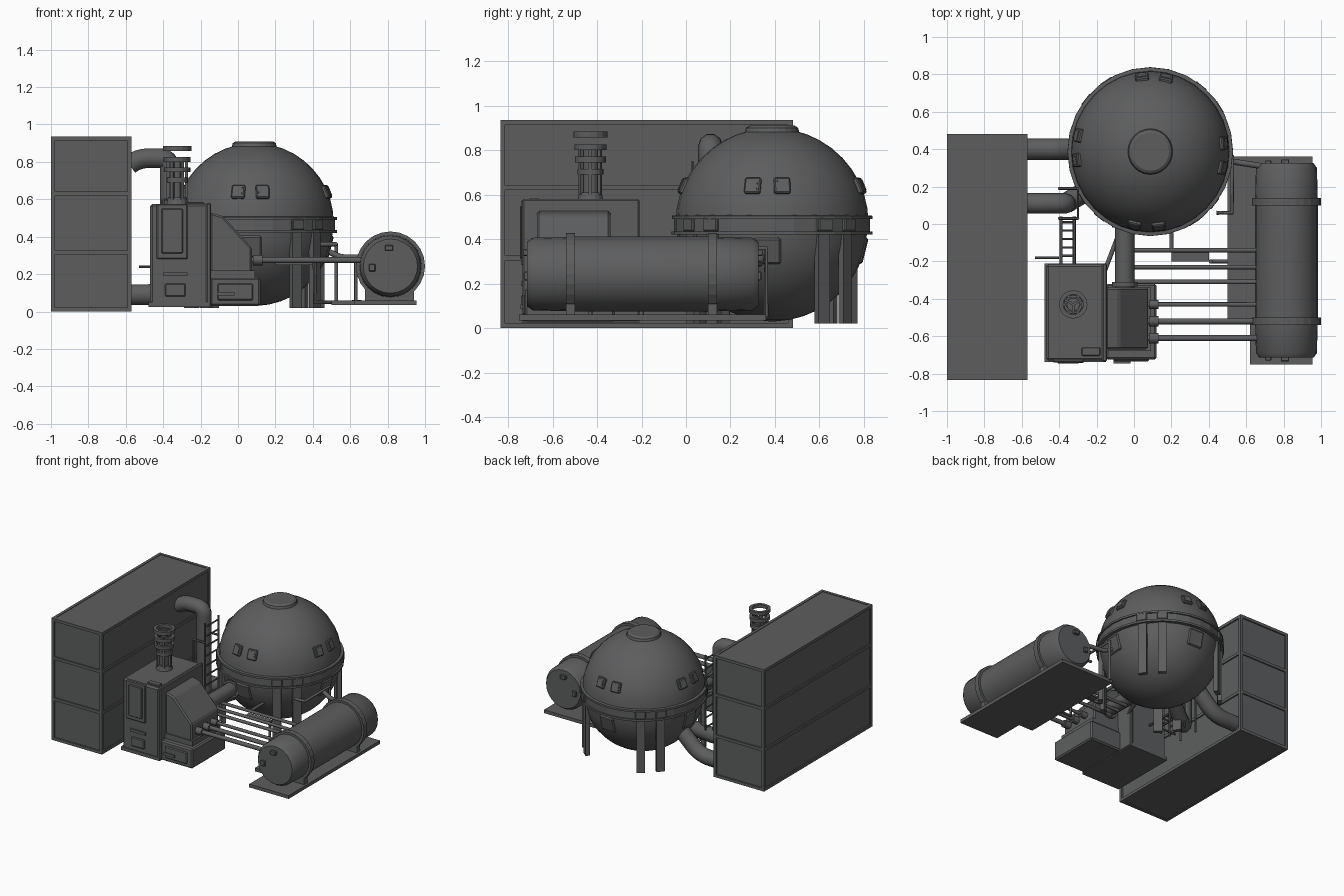
import bpy, bmesh, math
from mathutils import Matrix, Vector

if "Cube" in bpy.data.objects:
    bpy.data.objects.remove(bpy.data.objects["Cube"])

# dark grey paint used on every part
PAINT = bpy.data.materials.new("dark_grey_paint")
PAINT.diffuse_color = (0.11, 0.111, 0.114, 1)
PAINT.use_nodes = True
PAINT.node_tree.nodes["Principled BSDF"].inputs["Base Color"].default_value = PAINT.diffuse_color

def finish(name, bm, bevel=0, smooth=False):
    bmesh.ops.recalc_face_normals(bm, faces=bm.faces)
    me = bpy.data.meshes.new(name)
    bm.to_mesh(me)
    bm.free()
    me.materials.append(PAINT)
    ob = bpy.data.objects.new(name, me)
    bpy.context.collection.objects.link(ob)
    if bevel:
        m = ob.modifiers.new("bevel", "BEVEL")
        m.width, m.segments = bevel, 1
    if smooth:
        select_only(ob)
        bpy.ops.object.shade_smooth_by_angle(angle=math.radians(35))
    return ob

def select_only(ob):
    for o in bpy.context.selected_objects:
        o.select_set(False)
    ob.select_set(True)
    bpy.context.view_layer.objects.active = ob

def block(name, matrix, size, bevel=0):
    bm = bmesh.new()
    bmesh.ops.create_cube(bm, size=1, matrix=matrix @ Matrix.Diagonal((*size, 1)))
    return finish(name, bm, bevel)

def box(name, x, y, z, bevel=0):
    lo, hi = Vector((x[0], y[0], z[0])), Vector((x[1], y[1], z[1]))
    return block(name, Matrix.Translation((lo + hi) / 2), hi - lo, bevel)

def lathe(name, profile, matrix, seg=24, smooth=False, closed=False):
    bm = bmesh.new()
    rings = [[bm.verts.new(matrix @ Vector((r * math.cos(2 * math.pi * i / seg),
              r * math.sin(2 * math.pi * i / seg), h))) for i in range(seg)] for r, h in profile]
    for a, b in zip(rings, rings[1:] + rings[:1] if closed else rings[1:]):
        for i in range(seg):
            j = (i + 1) % seg
            bm.faces.new((a[i], a[j], b[j], b[i]))
    if not closed:
        bm.faces.new(rings[0])
        bm.faces.new(rings[-1])
    return finish(name, bm, smooth=smooth)

def tube(name, pts, r, bend=0.0, res=2):
    # round each inner corner with a short quadratic arc
    P = [Vector(p) for p in pts]
    path = [P[0]]
    for a, b, c in zip(P, P[1:], P[2:]):
        if bend:
            s, e = b + (a - b).normalized() * bend, b + (c - b).normalized() * bend
            path += [s * (1 - t) ** 2 + b * 2 * t * (1 - t) + e * t * t
                     for t in [k / 6 for k in range(7)]]
        else:
            path.append(b)
    path.append(P[-1])
    cu = bpy.data.curves.new(name, "CURVE")
    cu.dimensions = "3D"
    cu.bevel_depth, cu.bevel_resolution, cu.use_fill_caps = r, res, True
    cu.materials.append(PAINT)
    sp = cu.splines.new("POLY")
    sp.points.add(len(path) - 1)
    for q, p in zip(sp.points, path):
        q.co = (*p, 1)
    ob = bpy.data.objects.new(name, cu)
    bpy.context.collection.objects.link(ob)
    select_only(ob)
    bpy.ops.object.convert(target="MESH")
    bpy.ops.object.shade_smooth_by_angle(angle=math.radians(50))

def at(x, y, z):
    return Matrix.Translation((x, y, z))

def turn(deg, axis):
    return Matrix.Rotation(math.radians(deg), 4, axis)

# tall storage block with raised frame beams
X0, X1, Y0, Y1, H, W = -1.0, -0.57, -0.835, 0.48, 0.935, 0.022
box("storage_core", (X0 + .01, X1 - .01), (Y0 + .01, Y1 - .01), (0.005, H - .004))
for x in (X0, X1 - W):
    for y in (Y0, Y1 - W):
        box("storage_post", (x, x + W), (y, y + W), (0, H))
for z in (0, 0.305, 0.62, H - W):
    for x in (X0, X1 - W):
        box("storage_rail", (x, x + W), (Y0, Y1), (z, z + W))
    for y in (Y0, Y1 - W):
        box("storage_end_rail", (X0, X1), (y, y + W), (z, z + W))

# spherical vessel
C = at(0.087, 0.387, 0) @ Matrix.Diagonal((1, 1.02, 1, 1))
def arc(R, zc, a, b, n):
    return [(R * math.cos(math.radians(a + (b - a) * k / n)),
             zc + R * math.sin(math.radians(a + (b - a) * k / n))) for k in range(n + 1)]
lathe("lower_bowl", arc(0.42, 0.45, -88, 0, 10), C, 32, True)
lathe("dome", arc(0.425, 0.475, 0, 86, 10), C, 32, True)
lathe("dome_cap", [(0.122, 0.875), (0.115, 0.90), (0.10, 0.91)], C, 24)
lathe("equator_ring", [(0.40, 0.425), (0.432, 0.425), (0.432, 0.49), (0.442, 0.49),
                       (0.442, 0.505), (0.40, 0.51)], C, 28, closed=True)
lathe("ring_lip", [(0.40, 0.42), (0.443, 0.42), (0.443, 0.435), (0.40, 0.435)], C, 28, closed=True)
for q in range(4):
    for d in (-9.5, 9.5):
        # window pairs on the dome
        m = C @ turn(q * 90 - 3 + d, "Z") @ at(0.388, 0, 0.637) @ turn(-22, "Y")
        block("window_frame", m, (0.035, 0.072, 0.075), 0.006)
        block("window_pane", m, (0.042, 0.045, 0.05))
        # leg pairs under the ring
        m = C @ turn(q * 90 + 42 + d, "Z")
        block("vessel_leg", m @ at(0.412, 0, 0.235), (0.03, 0.06, 0.43))
        block("leg_bracket", m @ at(0.422, 0, 0.465), (0.042, 0.075, 0.06), 0.005)
    # access hatch on the lower bowl
    m = C @ turn(q * 90 - 3, "Z") @ at(0.39, 0, 0.35) @ turn(14, "Y")
    block("bowl_hatch", m, (0.04, 0.12, 0.12), 0.008)

# horizontal tank and its base
TM = at(0.815, 0, 0.243) @ turn(-90, "X")
lathe("tank", [(0.145, -0.715), (0.163, -0.69), (0.168, -0.5), (0.168, 0.12), (0.163, 0.30),
               (0.145, 0.325)], TM, 24, True)
for y in (-0.52, 0.12):
    lathe("tank_band", [(0.16, y - .02), (0.185, y - .02), (0.185, y + .02), (0.16, y + .02)],
          TM, 24, closed=True)
    box("tank_cradle", (0.68, 0.94), (y - .02, y + .02), (0.055, 0.16))
for y in (-0.715, 0.325):
    box("tank_fitting_upper", (0.785, 0.83), (y - .02, y + .02), (0.325, 0.355), 0.004)
    box("tank_fitting_lower", (0.70, 0.735), (y - .015, y + .015), (0.215, 0.255), 0.004)
box("base_plate", (0.62, 0.955), (-0.75, 0.36), (0.035, 0.06))
box("base_plate_side", (0.50, 0.62), (-0.51, 0.36), (0.035, 0.06))

# machine cabinet
box("cabinet", (-0.47, -0.16), (-0.73, -0.215), (0.03, 0.575), 0.012)
box("cabinet_foot", (-0.478, -0.15), (-0.738, -0.21), (0.025, 0.05))
box("cabinet_door", (-0.435, -0.27), (-0.74, -0.72), (0.28, 0.575), 0.006)
box("door_panel", (-0.41, -0.295), (-0.747, -0.73), (0.31, 0.55), 0.005)
box("front_vent", (-0.39, -0.28), (-0.742, -0.72), (0.08, 0.15), 0.006)
box("front_strip", (-0.40, -0.27), (-0.742, -0.72), (0.19, 0.21))
box("side_trim", (-0.17, -0.145), (-0.735, -0.21), (0.03, 0.58), 0.006)
box("roof_hatch", (-0.28, -0.18), (-0.705, -0.66), (0.57, 0.585), 0.004)

# pump housing with sloping hood
box("pump_base", (-0.15, 0.12), (-0.725, -0.32), (0.03, 0.18), 0.01)
box("pump_vent", (-0.11, 0.08), (-0.735, -0.72), (0.06, 0.15), 0.006)
box("pump_handle", (-0.11, -0.02), (-0.745, -0.73), (0.085, 0.105))
box("pump_body", (-0.15, 0.09), (-0.68, -0.34), (0.17, 0.22))
bm = bmesh.new()
f = bm.faces.new([bm.verts.new((x, -0.67, z)) for x, z in
                  ((-0.15, 0.2), (0.075, 0.2), (0.075, 0.34), (-0.08, 0.51), (-0.15, 0.53))])
ext = bmesh.ops.extrude_face_region(bm, geom=[f])
bmesh.ops.translate(bm, vec=(0, 0.33, 0), verts=[v for v in ext["geom"] if isinstance(v, bmesh.types.BMVert)])
finish("pump_hood", bm, 0.01)
tube("hood_duct", [(-0.05, -0.4, 0.33), (-0.05, 0.1, 0.33)], 0.052, res=3)
YM = at(-0.05, 0, 0.33) @ turn(-90, "X")
for y in (-0.335, -0.02):
    lathe("duct_flange", [(0.068, y), (0.068, y + .025)], YM, 16)

# chimney with stacked hoops and bars
S = at(-0.325, -0.43, 0)
lathe("chimney_base", [(0.06, 0.57), (0.05, 0.61)], S, 16)
lathe("chimney_core", [(0.035, 0.57), (0.035, 0.80)], S, 12)
for z, r in ((0.69, 0.058), (0.745, 0.07), (0.80, 0.072), (0.858, 0.076)):
    lathe("chimney_hoop", [(r - .022, z), (r, z), (r, z + .026), (r - .022, z + .026)], S, 16, closed=True)
for k in range(6):
    block("chimney_bar", S @ turn(k * 60, "Z") @ at(0.049, 0, 0.71), (0.016, 0.016, 0.22))
for k in range(3):
    block("chimney_spoke", S @ turn(k * 120 + 30, "Z") @ at(0.03, 0, 0.81), (0.06, 0.012, 0.012))

# large ducts between storage block and vessel
tube("upper_duct", [(-0.58, 0.11, 0.785), (-0.53, 0.11, 0.82), (-0.365, 0.11, 0.82), (-0.365, 0.11, 0.10),
                    (-0.15, 0.24, 0.20)], 0.055, 0.055, 3)
tube("lower_duct", [(-0.58, 0.40, 0.09), (-0.40, 0.40, 0.09), (-0.20, 0.40, 0.28)], 0.058, 0.09, 3)

# feed pipes from the pump to the tank
for y, x, r in ((-0.61, 0.08, .016), (-0.52, 0.08, .016), (-0.43, 0.08, .012),
                (-0.31, 0.0, .012), (-0.23, 0.0, .012), (-0.14, 0.0, .012)):
    tube("feed_pipe", [(x - 0.05, y, 0.275), (0.67, y, 0.275)], r)
    if x:
        tube("pipe_collar", [(x, y, 0.275), (x + 0.05, y, 0.275)], r + 0.012)
box("pipe_bracket", (0.20, 0.40), (-0.20, -0.15), (0.25, 0.265))
tube("feed_branch", [(0.20, -0.14, 0.275), (0.20, 0.1, 0.275)], 0.011)
tube("return_pipe", [(0.41, -0.2, 0.275), (0.41, -0.2, 0.05), (0.66, -0.2, 0.05)], 0.011)
tube("plate_post", [(0.63, -0.43, 0.05), (0.63, -0.43, 0.275)], 0.009)
tube("tank_line", [(0.44, 0.06, 0.36), (0.525, 0.06, 0.36), (0.525, 0.36, 0.36), (0.525, 0.36, 0.05)], 0.011)
tube("vessel_line", [(0.68, 0.31, 0.29), (0.55, 0.33, 0.29), (0.42, 0.35, 0.35)], 0.016, 0.02)

# access ladder and guard rails beside the vessel
for y in (0.03, 0.19):
    for x in (-0.40, -0.30):
        tube("rail_post", [(x, y, 0.05), (x, y, 0.75 if x > -0.35 else 0.6)], 0.008, res=1)
    tube("rail_top", [(-0.40, y, 0.6), (-0.30, y, 0.6)], 0.008, res=1)
for k in range(9):
    tube("ladder_rung", [(-0.30, 0.03, 0.12 + k * .075), (-0.30, 0.19, 0.12 + k * .075)], 0.006, res=1)
for x in (-0.39, -0.32):
    tube("walkway_rail", [(x, -0.22, 0.25), (x, 0.04, 0.25)], 0.009, res=1)
for k in range(5):
    tube("walkway_rung", [(-0.39, -0.17 + k * .045, 0.25), (-0.32, -0.17 + k * .045, 0.25)], 0.006, res=1)
tube("control_rod", [(-0.53, -0.18, 0.24), (-0.40, -0.18, 0.24)], 0.007, res=1)
tube("brace_pipe", [(-0.16, -0.26, 0.3), (-0.08, -0.05, 0.3)], 0.012)
